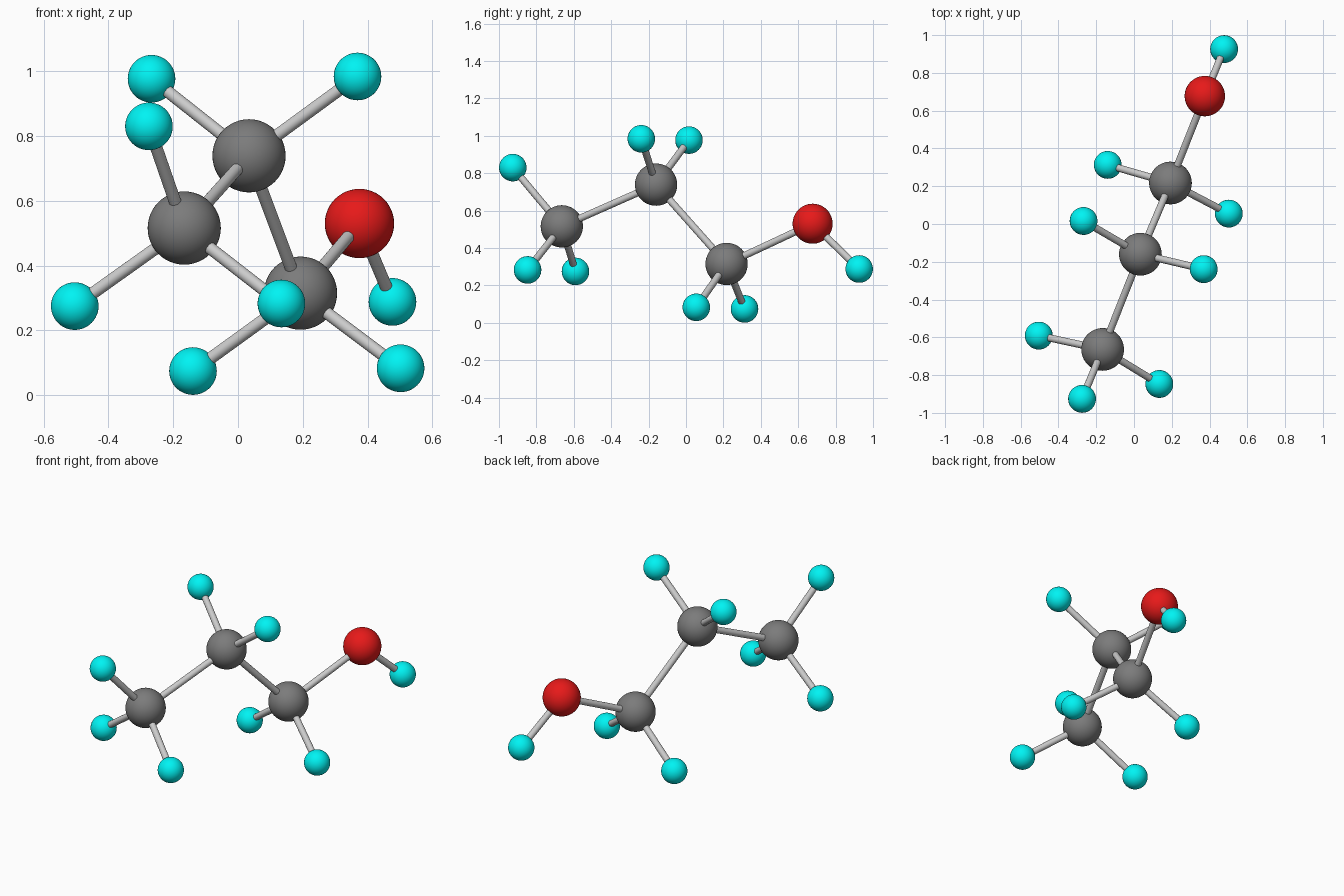
import bpy
from mathutils import Vector

if "Cube" in bpy.data.objects:
    bpy.data.objects.remove(bpy.data.objects["Cube"])


def material(name, color):
    m = bpy.data.materials.new(name)
    m.diffuse_color = color
    m.use_nodes = True
    m.node_tree.nodes["Principled BSDF"].inputs["Base Color"].default_value = m.diffuse_color
    return m


CYAN = material("cyan", (0.0, 0.9, 0.9, 1))
RED = material("red", (0.8, 0.01, 0.01, 1))
GREY = material("dark_grey", (0.2, 0.2, 0.2, 1))

# kind: (radius, material)
KINDS = {
    "carbon": (0.113, GREY),
    "oxygen": (0.107, RED),
    "hydrogen": (0.0735, CYAN),
}
BOND_RADIUS = 0.019

# Each atom: key, kind, centre, atom it is bonded to
ATOMS = [
    ("c1", "carbon", (-0.166, -0.664, 0.516), None),
    ("c2", "carbon", (0.034, -0.160, 0.739), "c1"),
    ("c3", "carbon", (0.193, 0.217, 0.315), "c2"),
    ("o1", "oxygen", (0.375, 0.677, 0.530), "c3"),
    ("h1", "hydrogen", (-0.275, -0.926, 0.830), "c1"),
    ("h2", "hydrogen", (-0.504, -0.591, 0.275), "c1"),
    ("h3", "hydrogen", (0.134, -0.847, 0.283), "c1"),
    ("h4", "hydrogen", (-0.267, 0.016, 0.977), "c2"),
    ("h5", "hydrogen", (0.369, -0.239, 0.984), "c2"),
    ("h6", "hydrogen", (-0.139, 0.313, 0.0745), "c3"),
    ("h7", "hydrogen", (0.502, 0.055, 0.083), "c3"),
    ("h8", "hydrogen", (0.477, 0.926, 0.288), "o1"),
]


def ball(name, centre, radius, mat):
    bpy.ops.mesh.primitive_uv_sphere_add(
        segments=48, ring_count=24, radius=radius, location=centre)
    o = bpy.context.object
    o.name = name
    o.data.materials.append(mat)
    bpy.ops.object.shade_smooth()


def stick(name, a, b):
    d = b - a
    bpy.ops.mesh.primitive_cylinder_add(
        vertices=24, radius=BOND_RADIUS, depth=d.length, location=(a + b) / 2)
    o = bpy.context.object
    o.name = name
    o.rotation_euler = d.to_track_quat('Z', 'Y').to_euler()
    bpy.ops.object.shade_smooth_by_angle()


# Atoms, and the bond joining each to its parent
centres = {key: Vector(p) for key, _, p, _ in ATOMS}
for key, kind, p, parent in ATOMS:
    radius, mat = KINDS[kind]
    ball(f"{kind}_atom_{key[1:]}", p, radius, mat)
    if parent:
        stick(f"bond_{parent}_{key}", centres[parent], centres[key])
